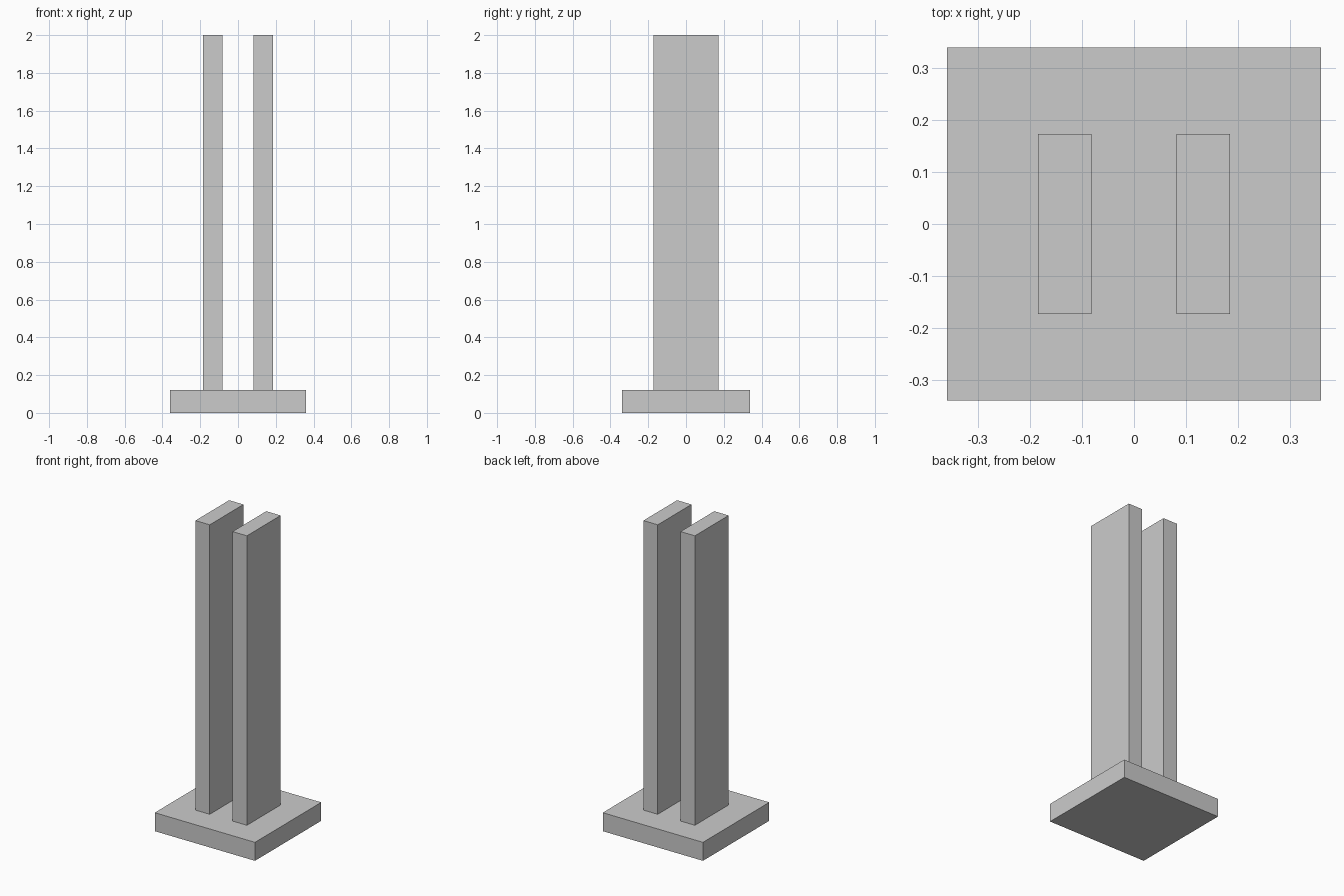
import bpy

if "Cube" in bpy.data.objects:
    bpy.data.objects.remove(bpy.data.objects["Cube"])


def box(name, x, y, z):
    """Axis-aligned box from (min, max) ranges."""
    ranges = (x, y, z)
    centre = [(a + b) / 2 for a, b in ranges]
    bpy.ops.mesh.primitive_cube_add(size=1, location=centre)
    obj = bpy.context.object
    obj.name = name
    obj.scale = [b - a for a, b in ranges]
    bpy.ops.object.transform_apply(location=False, rotation=False, scale=True)
    return obj


BASE_TOP = 0.12

# Flat base slab
box("base", (-0.36, 0.36), (-0.34, 0.34), (0, BASE_TOP))

# Pair of tall upright slabs
for side, label in ((-1, "left"), (1, "right")):
    x = sorted((side * 0.082, side * 0.185))
    box(label + "_tower", x, (-0.173, 0.173), (BASE_TOP, 2.0))
